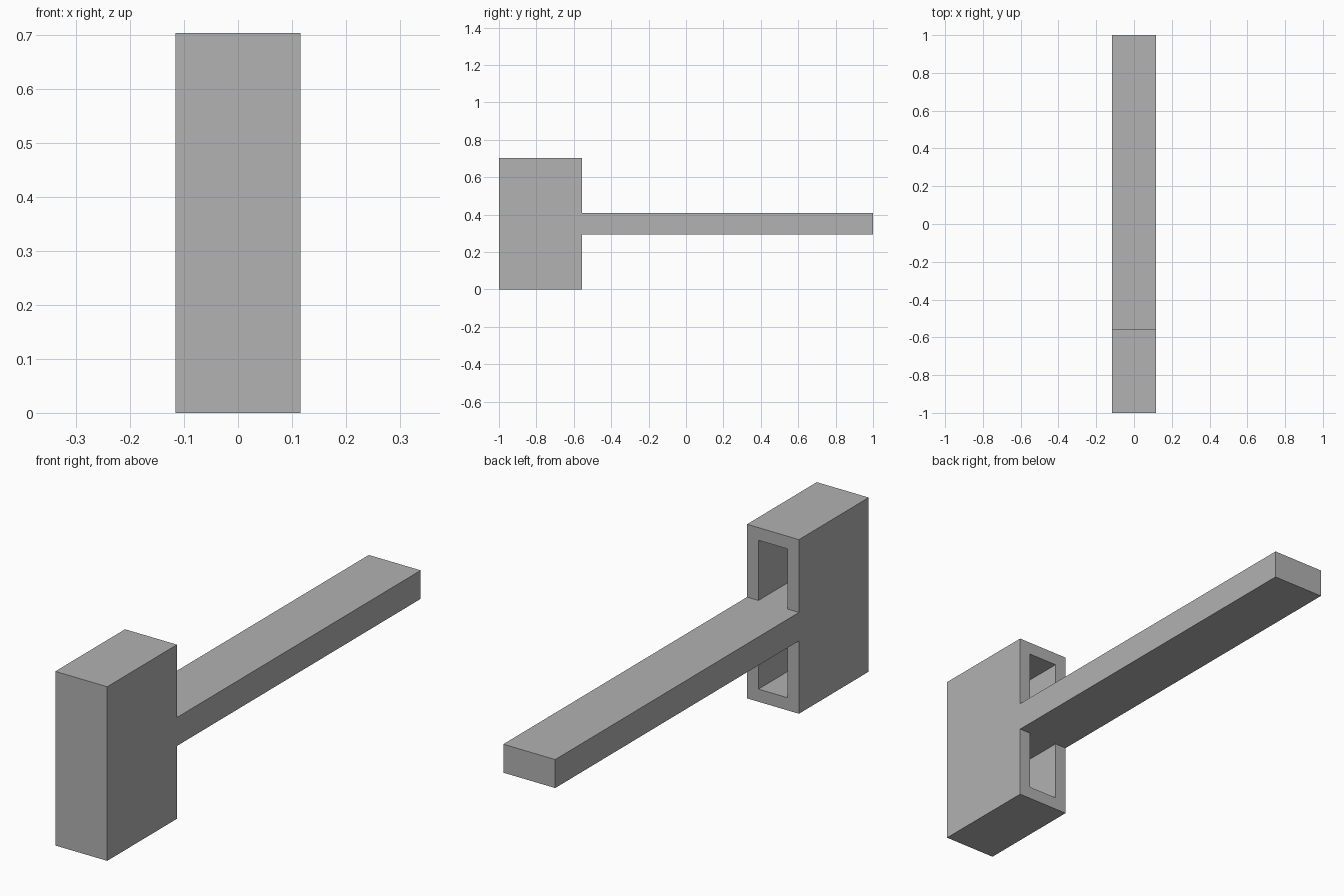
import bpy
import bmesh

cube = bpy.data.objects.get("Cube")
if cube:
    bpy.data.objects.remove(cube, do_unlink=True)

HALF_W = 0.116               # half width of head and handle
HEIGHT = 0.703               # head height
FRONT, BACK, END = -1.0, -0.555, 1.0
BAR_LOW, BAR_TOP = 0.294, 0.409
WALL = 0.051

grey = bpy.data.materials.new("plain grey")
grey.use_nodes = True
colour = (0.445, 0.445, 0.445, 1)
grey.diffuse_color = colour
grey.node_tree.nodes["Principled BSDF"].inputs["Base Color"].default_value = colour


def extrude_profile(name, points, half_width):
    """Solid made by extruding a (y, z) outline across x."""
    bm = bmesh.new()
    face = bm.faces.new([bm.verts.new((-half_width, y, z)) for y, z in points])
    grown = bmesh.ops.extrude_face_region(bm, geom=[face])
    verts = [v for v in grown["geom"] if isinstance(v, bmesh.types.BMVert)]
    bmesh.ops.translate(bm, verts=verts, vec=(2 * half_width, 0, 0))
    bmesh.ops.recalc_face_normals(bm, faces=bm.faces)
    mesh = bpy.data.meshes.new(name)
    bm.to_mesh(mesh)
    bm.free()
    mesh.materials.append(grey)
    obj = bpy.data.objects.new(name, mesh)
    bpy.context.collection.objects.link(obj)
    return obj


# Head and handle in one T-shaped solid
mallet = extrude_profile("head_and_handle", [
    (FRONT, 0), (BACK, 0), (BACK, BAR_LOW), (END, BAR_LOW),
    (END, BAR_TOP), (BACK, BAR_TOP), (BACK, HEIGHT), (FRONT, HEIGHT)], HALF_W)

# Pockets open at the back of the head, above and below the handle
for name, low, high in (("upper_pocket", BAR_TOP, HEIGHT - WALL),
                        ("lower_pocket", WALL, BAR_LOW)):
    y0, y1 = FRONT + WALL, BACK + 0.1
    cutter = extrude_profile(name, [(y0, low), (y1, low), (y1, high), (y0, high)],
                             HALF_W - WALL)
    cut = mallet.modifiers.new(name, "BOOLEAN")
    cut.operation = "DIFFERENCE"
    cut.solver = "EXACT"
    cut.object = cutter
    bpy.context.view_layer.objects.active = mallet
    bpy.ops.object.modifier_apply(modifier=cut.name)
    bpy.data.objects.remove(cutter, do_unlink=True)
